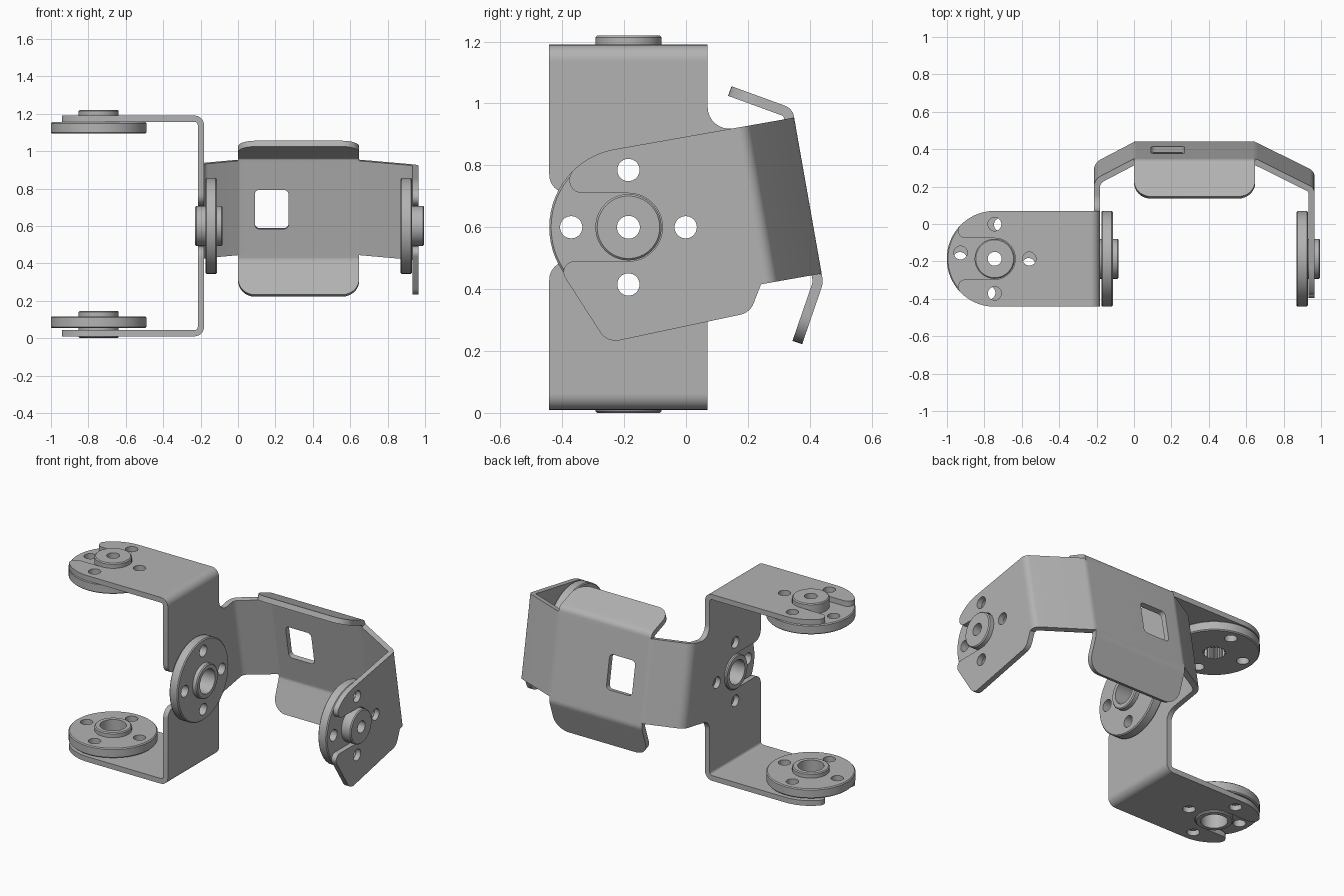
import bpy, bmesh
from math import sin, cos, tan, radians, pi
from mathutils import Matrix, Vector

if "Cube" in bpy.data.objects:
    bpy.data.objects.remove(bpy.data.objects["Cube"])

grey = bpy.data.materials.new("satin_grey")
grey.use_nodes = True
grey.diffuse_color = (0.45, 0.45, 0.45, 1)
grey.node_tree.nodes["Principled BSDF"].inputs["Base Color"].default_value = grey.diffuse_color

X, Y, Z = Vector((1, 0, 0)), Vector((0, 1, 0)), Vector((0, 0, 1))
TILT = radians(10)
N = Vector((0, cos(TILT), sin(TILT)))       # tilted bracket: outward
V = Vector((0, -sin(TILT), cos(TILT)))      # tilted bracket: up
T = 0.033                                   # sheet thickness
R, SLOT = 0.256, 0.11                       # horn radius and strip half width, slot half width
PX, PY, PZ = -0.745, -0.186, 0.6            # pivot centres


def frame(origin, ax, ay):
    m = Matrix((ax, ay, ax.cross(ay))).transposed().to_4x4()
    m.translation = Vector(origin)
    return m


def arc(cx, cy, r, a0, a1, n=24):
    return [(cx + r * cos(radians(a0 + (a1 - a0) * i / n)),
             cy + r * sin(radians(a0 + (a1 - a0) * i / n))) for i in range(n + 1)]


def circle(cx, cy, r, n=32):
    return arc(cx, cy, r, 0, 360, n)[:-1]


def rounded(points, closed=True, n=8):
    """Round every corner that carries a third value, its radius."""
    out = []
    for i, p in enumerate(points):
        c = Vector(p[:2])
        if len(p) < 3 or (not closed and i in (0, len(points) - 1)):
            out.append(c)
            continue
        a = (Vector(points[i - 1][:2]) - c).normalized()
        b = (Vector(points[(i + 1) % len(points)][:2]) - c).normalized()
        half = a.angle(b) / 2
        mid = c + (a + b).normalized() * p[2] / sin(half)
        start = c + a * p[2] / tan(half) - mid
        sweep = start.angle_signed(c + b * p[2] / tan(half) - mid)
        out += [mid + Matrix.Rotation(-sweep * k / n, 2) @ start for k in range(n + 1)]
    return out


def strip(path, t):
    """Thicken an open path to one side (left when t is positive)."""
    pts = rounded(path, closed=False)
    side = []
    for i, p in enumerate(pts):
        d0 = (p - pts[i - 1]).normalized() if i else (pts[1] - p).normalized()
        d1 = (pts[i + 1] - p).normalized() if i < len(pts) - 1 else d0
        n0, n1 = Vector((-d0.y, d0.x)), Vector((-d1.y, d1.x))
        m = (n0 + n1).normalized()
        side.append(p + m * t / m.dot(n0))
    return pts + side[::-1]


def finish(ob):
    bpy.ops.object.select_all(action='DESELECT')
    ob.select_set(True)
    bpy.context.view_layer.objects.active = ob
    bpy.ops.object.shade_smooth_by_angle(angle=radians(30))
    ob.data.materials.clear()
    ob.data.materials.append(grey)


def plate(name, loops, thick, mat):
    """Flat sheet from an outline and hole loops, centred on its frame."""
    cu = bpy.data.curves.new(name, 'CURVE')
    cu.dimensions, cu.fill_mode, cu.extrude = '2D', 'BOTH', thick / 2
    for loop in loops:
        s = cu.splines.new('POLY')
        s.points.add(len(loop) - 1)
        for q, p in zip(s.points, loop):
            q.co = (p[0], p[1], 0, 1)
        s.use_cyclic_u = True
    ob = bpy.data.objects.new(name, cu)
    bpy.context.collection.objects.link(ob)
    bpy.ops.object.select_all(action='DESELECT')
    ob.select_set(True)
    bpy.context.view_layer.objects.active = ob
    bpy.ops.object.convert(target='MESH')
    ob = bpy.context.view_layer.objects.active
    bm = bmesh.new()
    bm.from_mesh(ob.data)
    bmesh.ops.remove_doubles(bm, verts=bm.verts, dist=1e-5)
    bmesh.ops.recalc_face_normals(bm, faces=bm.faces)
    bm.to_mesh(ob.data)
    bm.free()
    ob.matrix_world = mat
    finish(ob)
    return ob


def cut(ob, cutter):
    cutter.hide_render = True
    bpy.context.view_layer.update()
    mod = ob.modifiers.new("cut", 'BOOLEAN')
    mod.operation, mod.solver, mod.object = 'DIFFERENCE', 'EXACT', cutter
    bpy.context.view_layer.objects.active = ob
    bpy.ops.object.modifier_apply(modifier="cut")
    bpy.data.objects.remove(cutter)
    finish(ob)


def bolt_holes(cx, cy, angles):
    return [circle(cx + 0.185 * cos(radians(a)), cy + 0.185 * sin(radians(a)), 0.036)
            for a in angles]


def horn(name, mat, driven, twist=0):
    """Round horn, its inner face at 0 and its hub pointing along local z."""
    c, hub, disc = 0.006, 0.107, 0.061
    outer = [(R - c, 0), (R, c), (R, disc - c), (R - c, disc), (hub, disc)]
    if driven:
        prof = [(0.037, 0)] + outer + [(hub, 0.126 - c), (hub - c, 0.126), (0.037, 0.126)]
    else:
        prof = [(0.076, -0.03), (hub - c, -0.03), (hub, -0.03 + c), (hub, 0)] + outer
        prof += [(hub, 0.116 - c), (hub - c, 0.116), (0.076, 0.116)]
    bm = bmesh.new()
    vs = [bm.verts.new((r, 0, z)) for r, z in prof]
    es = [bm.edges.new((vs[i - 1], vs[i])) for i in range(len(vs))]
    bmesh.ops.spin(bm, geom=vs + es, cent=(0, 0, 0), axis=(0, 0, 1), angle=2 * pi, steps=64)
    bmesh.ops.remove_doubles(bm, verts=bm.verts, dist=1e-5)
    bmesh.ops.recalc_face_normals(bm, faces=bm.faces)
    me = bpy.data.meshes.new(name)
    bm.to_mesh(me)
    bm.free()
    ob = bpy.data.objects.new(name, me)
    bpy.context.collection.objects.link(ob)
    ob.matrix_world = mat
    loops = bolt_holes(0, 0, [twist + a for a in (0, 90, 180, 270)])
    cut(ob, plate("hole_cutter", loops, 0.4, mat))
    if driven:  # toothed socket on the inner side
        star = [circle(0, 0, (0.06, 0.06, 0.068, 0.068)[i % 4], 80)[i] for i in range(80)]
        cut(ob, plate("socket_cutter", [star], 0.14, mat))


# Horizontal flanges, with a slot open at the rounded end
flange = [(-0.24, PY - R), (-0.24, PY + R)] + arc(PX, PY, R, 90, 137)
flange += [(-0.99, PY + SLOT, 0.04)] + arc(PX, PY, SLOT, 90, -90)
flange += [(-0.99, PY - SLOT, 0.04)] + arc(PX, PY, R, 223, 270)
flange = [rounded(flange)] + bolt_holes(PX, PY, (0, 90, 270))
WALL = -0.182
for name, z, s in (("upper", 1.19, 1), ("lower", 0.01, -1)):
    plate(name + "_flange", flange, T, frame((0, 0, z - s * T / 2), X, Y))
    bend = [(-0.24, z), (WALL, z, 0.05), (WALL, z - s * 0.055)]
    plate(name + "_bend", [strip(bend, -s * T)], 2 * R, frame((0, PY, 0), X, Z))


def at(u, v):
    """Tilted bracket coordinates to the side plane."""
    return (PY + u * N.y + v * V.y, PZ + u * N.z + v * V.z)


# Upright plate shared by both brackets
front, back = PY - R, PY + R
JOIN, lean = 0.39, tan(TILT)
low, high = at(JOIN, -R), at(JOIN, R)
upright = [(front, 0.065), (back, 0.065), (back, low[1] - (low[0] - back) * lean, 0.07), low,
           high, (back, high[1] - (high[0] - back) * lean, 0.07), (back, 1.135), (front, 1.135),
           (front, PZ + SLOT, 0.06)] + arc(PY, PZ, SLOT, 90, -90) + [(front, PZ - SLOT, 0.06)]
plate("upright_plate", [rounded(upright)] + bolt_holes(PY, PZ, (0, 90, 270)), T,
      frame((WALL - T / 2, 0, 0), Y, Z))

# Side ear with its slanted lower lobe
ear = [low, high] + arc(PY, PZ, R, 100, 135) + [(-0.425, PZ + SLOT, 0.043)]
ear += arc(PY, PZ, SLOT, 90, -90) + [(-0.425, PZ - SLOT, 0.035), (-0.255, 0.226, 0.06),
                                     (0.207, 0.324, 0.06)]
plate("side_ear", [rounded(ear)] + bolt_holes(PY, PZ, (0, 90, 270)), T,
      frame((0.965 - T / 2, 0, 0), Y, Z))

# Tilted cross plate with bent sides and a window
pivot = Vector((0, PY, PZ))
U = 0.589
bar = [(WALL - T, JOIN), (WALL - T, 0.475, 0.07), (0, U, 0.06), (0.65, U, 0.06),
       (0.965, 0.43, 0.045), (0.965, JOIN)]
cross = plate("cross_plate", [strip(bar, -T)], 2 * R, frame(pivot, X, N))
window = [(0.09, -0.115, 0.025), (0.27, -0.115, 0.025), (0.27, 0.098, 0.025), (0.09, 0.098, 0.025)]
cut(cross, plate("window_cutter", [rounded(window)], 0.2, frame(pivot + N * U, X, V)))

# Folded tabs above and below the cross plate
for name, s, fold, radius in (("upper_tab", 1, 60, 0.045), ("lower_tab", -1, 29, 0.07)):
    a = radians(fold)
    c, d = Vector((U, s * 0.286)), Vector((-sin(a), s * cos(a)))
    path = [(U, s * R * 0.93), (c.x, c.y, radius), tuple(c + d * 0.05)]
    plate(name + "_bend", [strip(path, s * T)], 0.648, frame(pivot + X * 0.324, N, V))
    run = N * d.x + V * d.y
    inward = N * -cos(a) + V * (-s * sin(a))
    panel = [(0, 0.05), (0.648, 0.05), (0.648, 0.21, 0.09), (0, 0.21, 0.09)]
    plate(name, [rounded(panel)], T, frame(pivot + N * c.x + V * c.y + inward * T / 2, X, run))

# Horns: two driven, two idle
horn("upper_horn", frame((PX, PY, 1.094), X, Y), True, -10)
horn("side_horn", frame((0.869, PY, PZ), Y, Z), True)
horn("lower_horn", frame((PX, PY, 0.116), Y, X), False)
horn("inner_horn", frame((-0.113, PY, PZ), Z, Y), False)
